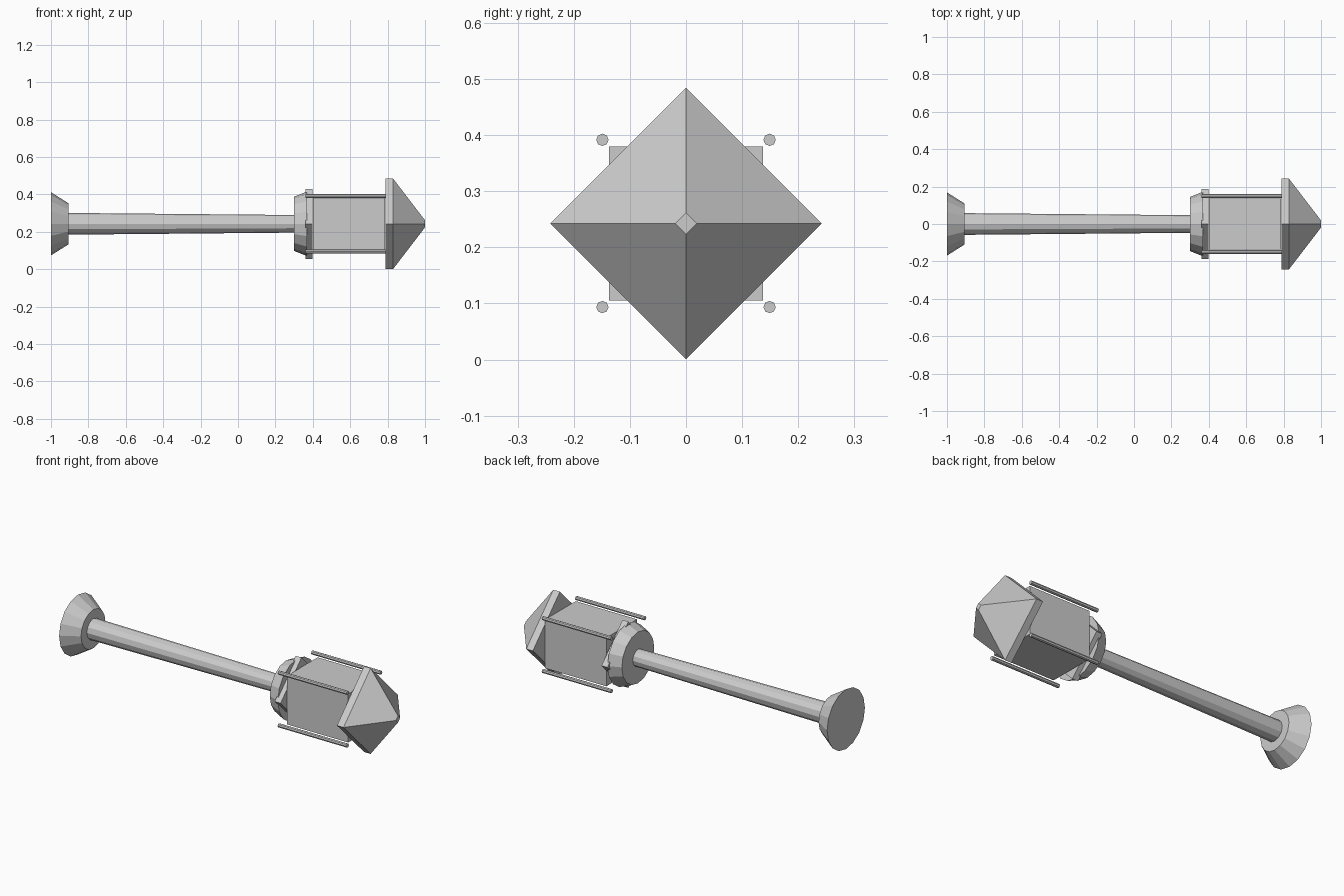
import bpy, bmesh
from mathutils import Matrix

if "Cube" in bpy.data.objects:
    bpy.data.objects.remove(bpy.data.objects["Cube"])

AXIS_Z = 0.2425  # height of the lamp's long axis


def make_object(name, bm):
    bmesh.ops.recalc_face_normals(bm, faces=bm.faces)
    mesh = bpy.data.meshes.new(name)
    bm.to_mesh(mesh)
    bm.free()
    obj = bpy.data.objects.new(name, mesh)
    bpy.context.collection.objects.link(obj)
    return obj


def frustum(name, sides, x0, x1, r0, r1, y=0.0, z=AXIS_Z):
    """Flat-shaded frustum running along x, with corners on the y and z axes."""
    bm = bmesh.new()
    place = Matrix.Translation(((x0 + x1) / 2, y, z)) @ Matrix.Rotation(1.5707963, 4, 'Y')
    bmesh.ops.create_cone(bm, cap_ends=True, segments=sides, radius1=r0, radius2=r1,
                          depth=x1 - x0, matrix=place)
    return make_object(name, bm)


def box(name, x0, x1, half):
    bm = bmesh.new()
    place = (Matrix.Translation(((x0 + x1) / 2, 0, AXIS_Z))
             @ Matrix.Diagonal((x1 - x0, 2 * half, 2 * half, 1)))
    bmesh.ops.create_cube(bm, size=1, matrix=place)
    return make_object(name, bm)


# Foot, pole and collar
frustum("foot", 16, -1.0, -0.905, 0.169, 0.109)
frustum("pole", 12, -0.905, 0.305, 0.058, 0.047)
frustum("collar", 16, 0.30, 0.37, 0.145, 0.173)

# Lantern: diamond plate, square glass body
frustum("lantern_plate", 4, 0.36, 0.397, 0.187, 0.187)
box("lantern_body", 0.402, 0.785, 0.137)

# Four corner rods
for sy in (-1, 1):
    for sz in (-1, 1):
        side = "right" if sy > 0 else "left"
        level = "upper" if sz > 0 else "lower"
        frustum(f"corner_rod_{side}_{level}", 8, 0.36, 0.79, 0.011, 0.011,
                y=sy * 0.149, z=AXIS_Z + sz * 0.149)

# Roof: diamond eave and pyramid cap
frustum("roof_eave", 4, 0.788, 0.829, 0.242, 0.242)
frustum("roof_cap", 4, 0.829, 1.0, 0.242, 0.019)
